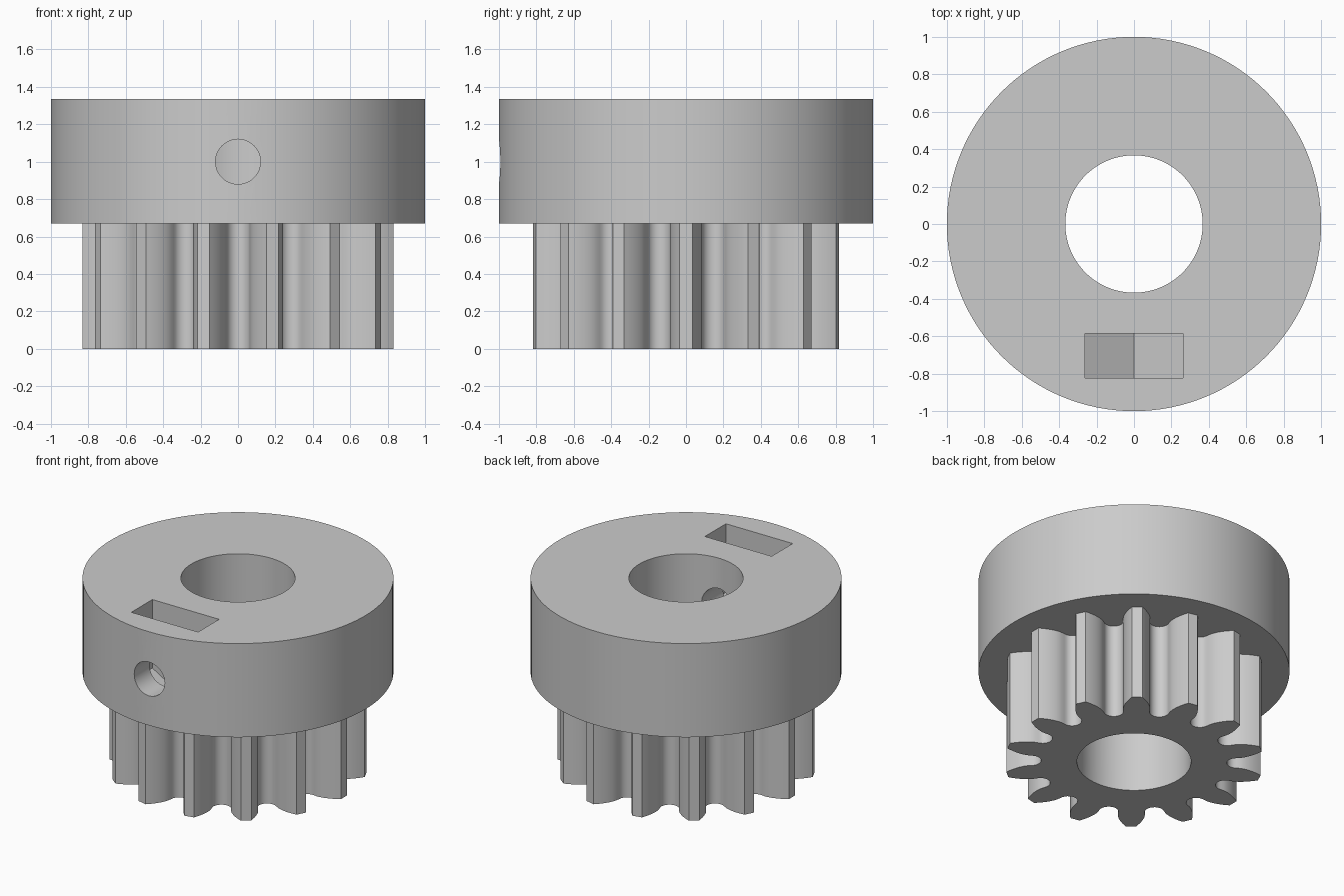
import bpy, bmesh
from math import pi, sin, cos, tan, acos, radians
from mathutils import Matrix, Vector

old = bpy.data.objects.get("Cube")
if old:
    bpy.data.objects.remove(old, do_unlink=True)

TEETH, TIP, PITCH, ROOT = 14, 0.832, 0.728, 0.597
GEAR_TOP, TOP, BORE = 0.67, 1.335, 0.367
SCREW_Z, NUT_Y, NUT_HALF, NUT_THICK = 1.0, -0.704, 0.262, 0.236

grey = bpy.data.materials.new("light grey")
grey.use_nodes = True
grey.diffuse_color = (0.6, 0.6, 0.6, 1)
grey.node_tree.nodes["Principled BSDF"].inputs["Base Color"].default_value = (0.6, 0.6, 0.6, 1)


def make_object(name, bm):
    bmesh.ops.recalc_face_normals(bm, faces=bm.faces[:])
    mesh = bpy.data.meshes.new(name)
    bm.to_mesh(mesh)
    bm.free()
    mesh.materials.append(grey)
    obj = bpy.data.objects.new(name, mesh)
    bpy.context.collection.objects.link(obj)
    return obj


def prism(name, points, vector):
    """Extrude a closed outline along a vector."""
    bm = bmesh.new()
    face = bm.faces.new([bm.verts.new(p) for p in points])
    grown = bmesh.ops.extrude_face_region(bm, geom=[face], use_keep_orig=True)
    moved = [g for g in grown["geom"] if isinstance(g, bmesh.types.BMVert)]
    bmesh.ops.translate(bm, verts=moved, vec=vector)
    return make_object(name, bm)


def disc(name, radius, z0, z1, sides=128):
    ring = [(radius * cos(2 * pi * i / sides), radius * sin(2 * pi * i / sides), z0)
            for i in range(sides)]
    return prism(name, ring, (0, 0, z1 - z0))


def combine(target, other, operation):
    mod = target.modifiers.new(other.name, 'BOOLEAN')
    mod.object, mod.operation, mod.solver = other, operation, 'EXACT'
    bpy.context.view_layer.objects.active = target
    bpy.ops.object.modifier_apply(modifier=mod.name)
    bpy.data.objects.remove(other, do_unlink=True)


def gear_outline():
    """Involute flanks joined by round-bottomed gaps."""
    base = PITCH * cos(radians(20))
    inv = lambda a: tan(a) - a
    half = lambda r: pi / (2 * TEETH) + inv(radians(20)) - inv(acos(base / r))
    step = 2 * pi / TEETH
    flank = []
    for i in range(9):
        r = TIP + (base + 0.001 - TIP) * i / 8
        flank.append(Vector((r * cos(half(r)), r * sin(half(r)), 0)))
    # Round gap bottom, centred on the gap's own axis
    rho = 0.063
    to_gap = Matrix.Rotation(step / 2, 3, 'Z')
    for i in range(7):
        t = pi / 2 * i / 6
        flank.append(to_gap @ Vector((ROOT + rho - rho * sin(t), -rho * cos(t), 0)))
    # Mirror the half gap, then repeat around the axis
    mirror = to_gap @ Matrix.Diagonal((1, -1, 1)) @ to_gap.inverted()
    gap = flank + [mirror @ p for p in reversed(flank[:-1])]
    return [Matrix.Rotation(step * k, 3, 'Z') @ p for k in range(TEETH) for p in gap]


# Toothed section joined to the collar
pulley = disc("toothed_pulley", 1.0, GEAR_TOP, TOP)
combine(pulley, prism("gear_teeth", gear_outline(), (0, 0, GEAR_TOP + 0.01)), 'UNION')

# Shaft bore
combine(pulley, disc("shaft_bore", BORE, -0.2, TOP + 0.2), 'DIFFERENCE')

# Nut slot, open at the top with a pointed hexagonal bottom
point, side = NUT_HALF / cos(pi / 6), NUT_HALF * tan(pi / 6)
y0 = NUT_Y - NUT_THICK / 2
slot = [(-NUT_HALF, y0, TOP + 0.2), (-NUT_HALF, y0, SCREW_Z - side), (0, y0, SCREW_Z - point),
        (NUT_HALF, y0, SCREW_Z - side), (NUT_HALF, y0, TOP + 0.2)]
combine(pulley, prism("nut_slot", slot, (0, NUT_THICK, 0)), 'DIFFERENCE')

# Set screw hole from the front into the bore
hole = [(0.12 * cos(2 * pi * i / 48), -1.2, SCREW_Z + 0.12 * sin(2 * pi * i / 48))
        for i in range(48)]
combine(pulley, prism("screw_hole", hole, (0, 1.1, 0)), 'DIFFERENCE')

# Smooth curved walls, sharp rims
bpy.ops.object.select_all(action='DESELECT')
pulley.select_set(True)
bpy.context.view_layer.objects.active = pulley
bpy.ops.object.shade_smooth_by_angle(angle=radians(30))
